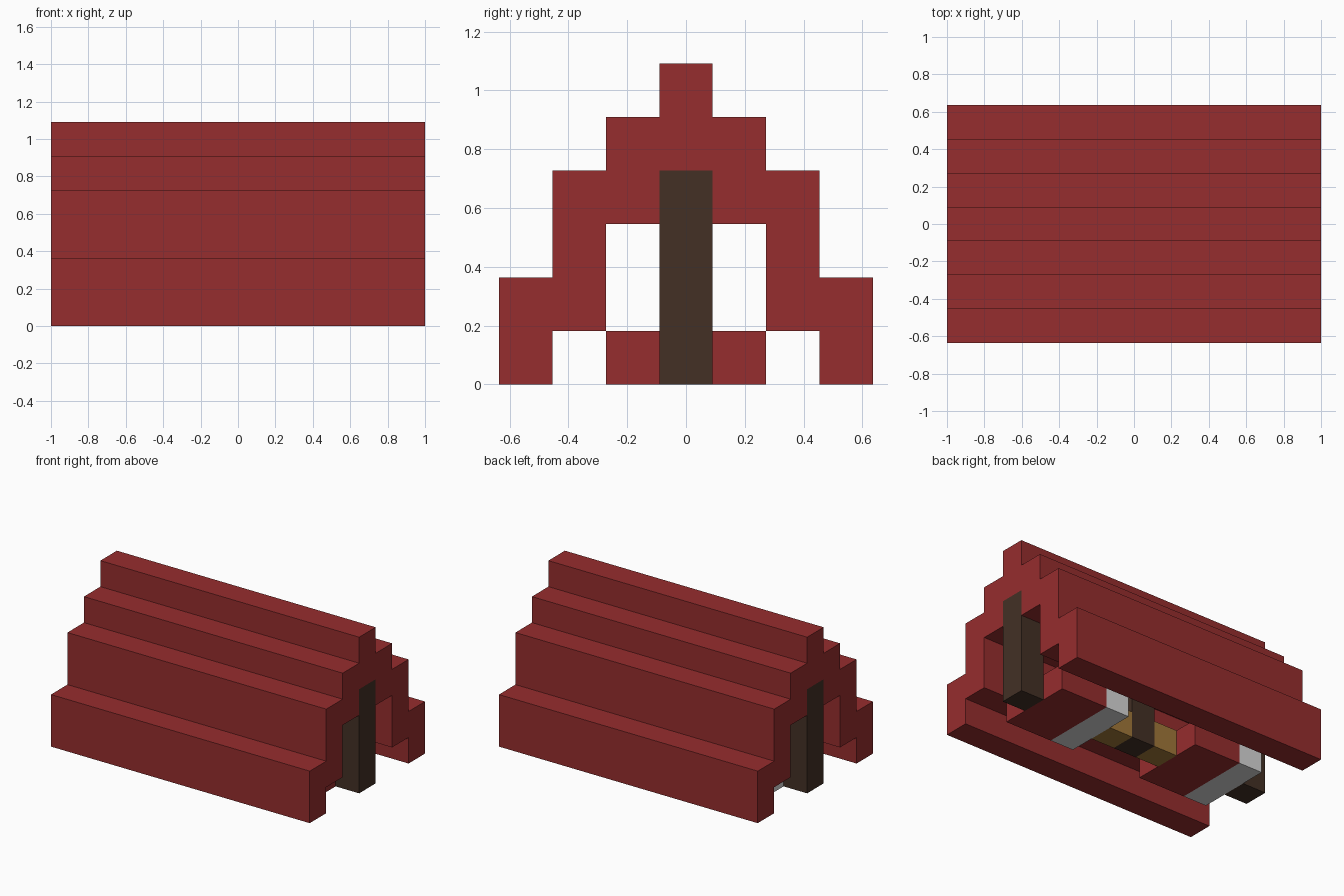
import bpy
import bmesh
from mathutils import Matrix, Vector

old = bpy.data.objects.get("Cube")
if old:
    bpy.data.objects.remove(old, do_unlink=True)

U = 2 / 11  # one block


def make_material(name, srgb):
    colour = [((c / 255 + 0.055) / 1.055) ** 2.4 for c in srgb] + [1]
    mat = bpy.data.materials.new(name)
    mat.use_nodes = True
    mat.diffuse_color = colour
    mat.node_tree.nodes["Principled BSDF"].inputs["Base Color"].default_value = colour
    return mat


RED = make_material("red cloth", (150, 45, 46))
DARK_WOOD = make_material("dark wood", (67, 48, 37))
WHITE = make_material("white cloth", (214, 214, 214))
TAN = make_material("tan wood", (161, 119, 57))


def add_object(name, bm, mat):
    bmesh.ops.recalc_face_normals(bm, faces=bm.faces)
    mesh = bpy.data.meshes.new(name)
    bm.to_mesh(mesh)
    bm.free()
    mesh.materials.append(mat)
    obj = bpy.data.objects.new(name, mesh)
    bpy.context.collection.objects.link(obj)
    return obj


def block(name, x, width, height, mat, length=1):
    """Box centred on y = 0 and standing on the ground, in block units."""
    bm = bmesh.new()
    bmesh.ops.create_cube(bm, size=U)
    bmesh.ops.transform(bm, verts=bm.verts, matrix=Matrix.Translation(
        Vector((x, 0, height / 2)) * U) @ Matrix.Diagonal((length, width, height, 1)))
    return add_object(name, bm, mat)


# Stepped tent roof: half outline mirrored, then extruded along x
outer = [(0.5, 6), (0.5, 5), (1.5, 5), (1.5, 4), (2.5, 4), (2.5, 2), (3.5, 2), (3.5, 0)]
inner = [(2.5, 0), (2.5, 1), (1.5, 1), (1.5, 3), (0.5, 3), (0.5, 4)]
half = outer + inner
outline = half + [(-y, z) for y, z in reversed(half)]
bm = bmesh.new()
end = bm.faces.new([bm.verts.new((-1, y * U, z * U)) for y, z in outline])
side = bmesh.ops.extrude_face_region(bm, geom=[end], use_keep_orig=True)
bmesh.ops.translate(bm, vec=(2, 0, 0),
                    verts=[v for v in side["geom"] if isinstance(v, bmesh.types.BMVert)])
add_object("tent_roof", bm, RED)

# Poles at both ends and in the middle
for name, x in (("left", 5), ("middle", 0), ("right", -5)):
    block(name + "_pole", x, 1, 4, DARK_WOOD)

# Chests on both sides of the middle pole
for name, x in (("left", 1), ("right", -1)):
    block(name + "_chest", x, 1, 1, TAN)

# Beds with pillows at their right ends
for name, x in (("left", 3.5), ("right", -2.5)):
    block(name + "_bed_blanket", x, 3, 1, RED, length=2)
    block(name + "_bed_pillow", x - 1.5, 3, 1, WHITE)
